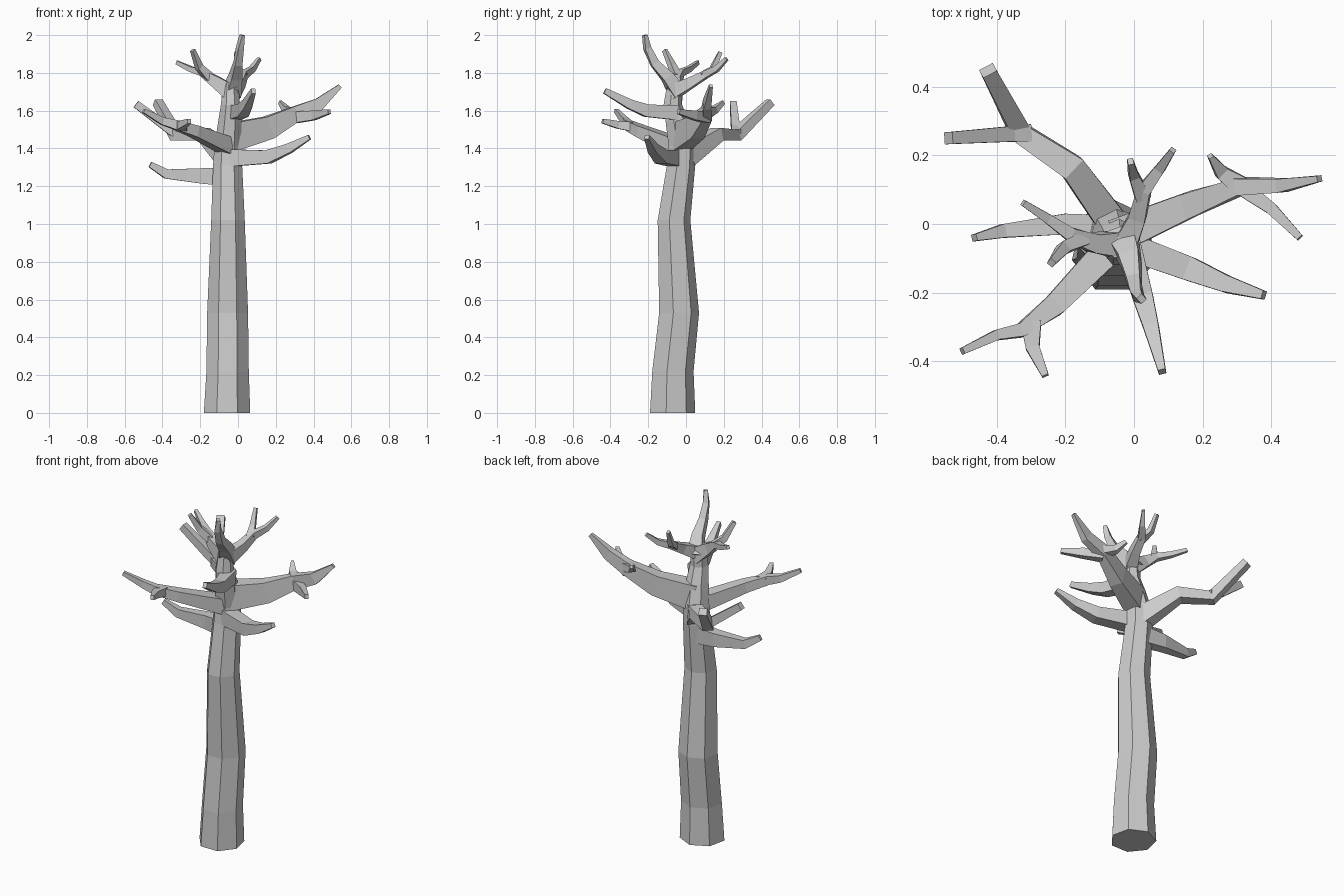
import bpy, bmesh
from math import sin, cos, pi
from mathutils import Vector


def loft(name, rings):
    """Skin a list of equal-sized rings and cap both ends."""
    bm = bmesh.new()
    loops = [[bm.verts.new(p) for p in ring] for ring in rings]
    n = len(loops[0])
    for a, b in zip(loops, loops[1:]):
        for i in range(n):
            j = (i + 1) % n
            bm.faces.new((a[i], a[j], b[j], b[i]))
    bm.faces.new(loops[0])
    bm.faces.new(loops[-1])
    bmesh.ops.recalc_face_normals(bm, faces=bm.faces)
    mesh = bpy.data.meshes.new(name)
    bm.to_mesh(mesh)
    bm.free()
    obj = bpy.data.objects.new(name, mesh)
    bpy.context.collection.objects.link(obj)


def limb(name, *pts):
    """Four-sided tapered limb; each point is x, y, z, width, height."""
    c = [Vector(p[:3]) for p in pts]
    rings = []
    for i, p in enumerate(pts):
        before = (c[i] - c[i - 1]).normalized() if i else Vector()
        after = (c[i + 1] - c[i]).normalized() if i < len(c) - 1 else Vector()
        t = (before + after).normalized()
        side = t.cross(Vector((0, 0, 1))).normalized()
        up = side.cross(t)
        s, u = side * p[3] / 2, up * p[4] / 2
        rings.append([c[i] + s + u, c[i] - s + u, c[i] - s - u, c[i] + s - u])
    loft(name, rings)


# Seven-sided wavy trunk: x, y, z, radius
trunk = [(-.058, -.077, 0, .126), (-.055, -.075, .22, .115), (-.055, -.042, .53, .111),
         (-.053, -.068, 1.02, .091), (-.055, -.030, 1.31, .079), (-.053, -.025, 1.41, .074),
         (-.043, -.050, 1.54, .064), (-.040, -.072, 1.63, .052), (-.040, -.062, 1.75, .040)]
loft("trunk", [[(x + r * cos(pi / 2 + k * 2 * pi / 7), y + r * sin(pi / 2 + k * 2 * pi / 7), z)
                for k in range(7)] for x, y, z, r in trunk])

# Lower limbs
limb("low_left_branch", (-.06, -.01, 1.25, .07, .10), (-.20, 0, 1.255, .06, .08),
     (-.38, -.02, 1.265, .04, .05), (-.465, -.04, 1.315, .02, .03))
limb("low_right_branch", (-.03, -.06, 1.35, .08, .09), (.16, -.13, 1.355, .07, .07),
     (.27, -.175, 1.40, .05, .05), (.378, -.207, 1.46, .025, .025))

# Large right limb with two side shoots
limb("large_right_branch", (-.04, -.03, 1.46, .10, .15), (.16, .055, 1.51, .075, .12),
     (.31, .11, 1.585, .05, .08), (.43, .112, 1.635, .04, .065), (.54, .132, 1.73, .018, .022))
limb("right_back_shoot", (.31, .11, 1.59, .06, .05), (.255, .15, 1.605, .04, .035),
     (.222, .198, 1.645, .015, .02))
limb("right_front_shoot", (.31, .11, 1.565, .05, .06), (.40, .045, 1.575, .035, .05),
     (.483, -.04, 1.595, .02, .025))

# Large back-left limb with a fork
limb("back_left_branch", (-.06, 0, 1.36, .09, .11), (-.18, .165, 1.475, .075, .07),
     (-.33, .265, 1.47, .06, .06), (-.425, .447, 1.645, .045, .04))
limb("back_left_fork", (-.31, .265, 1.475, .05, .055), (-.36, .262, 1.50, .045, .05),
     (-.54, .25, 1.635, .035, .04))

# Front-left limb with a fork
limb("front_left_branch", (-.05, -.05, 1.41, .09, .09), (-.23, -.235, 1.49, .065, .06),
     (-.33, -.31, 1.525, .04, .05), (-.40, -.323, 1.545, .03, .04), (-.50, -.37, 1.60, .02, .022))
limb("front_left_fork", (-.30, -.285, 1.515, .06, .05), (-.295, -.36, 1.525, .04, .04),
     (-.258, -.442, 1.545, .02, .025))

# Front limb
limb("front_branch", (-.02, -.05, 1.59, .075, .08), (.025, -.21, 1.60, .06, .065),
     (.05, -.30, 1.635, .045, .05), (.082, -.43, 1.705, .022, .03))

# Crown: leader, back limb and left limb with forks
limb("crown_leader", (-.035, -.04, 1.69, .085, .08), (-.012, -.10, 1.78, .06, .06),
     (0, -.165, 1.85, .04, .045), (.01, -.205, 1.93, .032, .035), (.022, -.218, 2.0, .02, .022))
limb("crown_back_branch", (-.03, -.07, 1.70, .07, .08), (.01, .02, 1.745, .05, .055),
     (.03, .10, 1.79, .04, .04), (.075, .16, 1.82, .03, .03), (.113, .215, 1.875, .017, .02))
limb("crown_back_fork", (.025, .08, 1.78, .045, .04), (0, .14, 1.82, .03, .03),
     (-.01, .182, 1.91, .017, .02))
limb("crown_left_branch", (-.03, -.06, 1.69, .08, .09), (-.12, -.055, 1.755, .055, .06),
     (-.185, -.03, 1.80, .04, .035), (-.25, .015, 1.82, .028, .028), (-.323, .062, 1.855, .018, .02))
limb("crown_left_fork", (-.15, -.045, 1.775, .04, .05), (-.205, -.07, 1.83, .035, .035),
     (-.24, -.113, 1.92, .02, .022))
